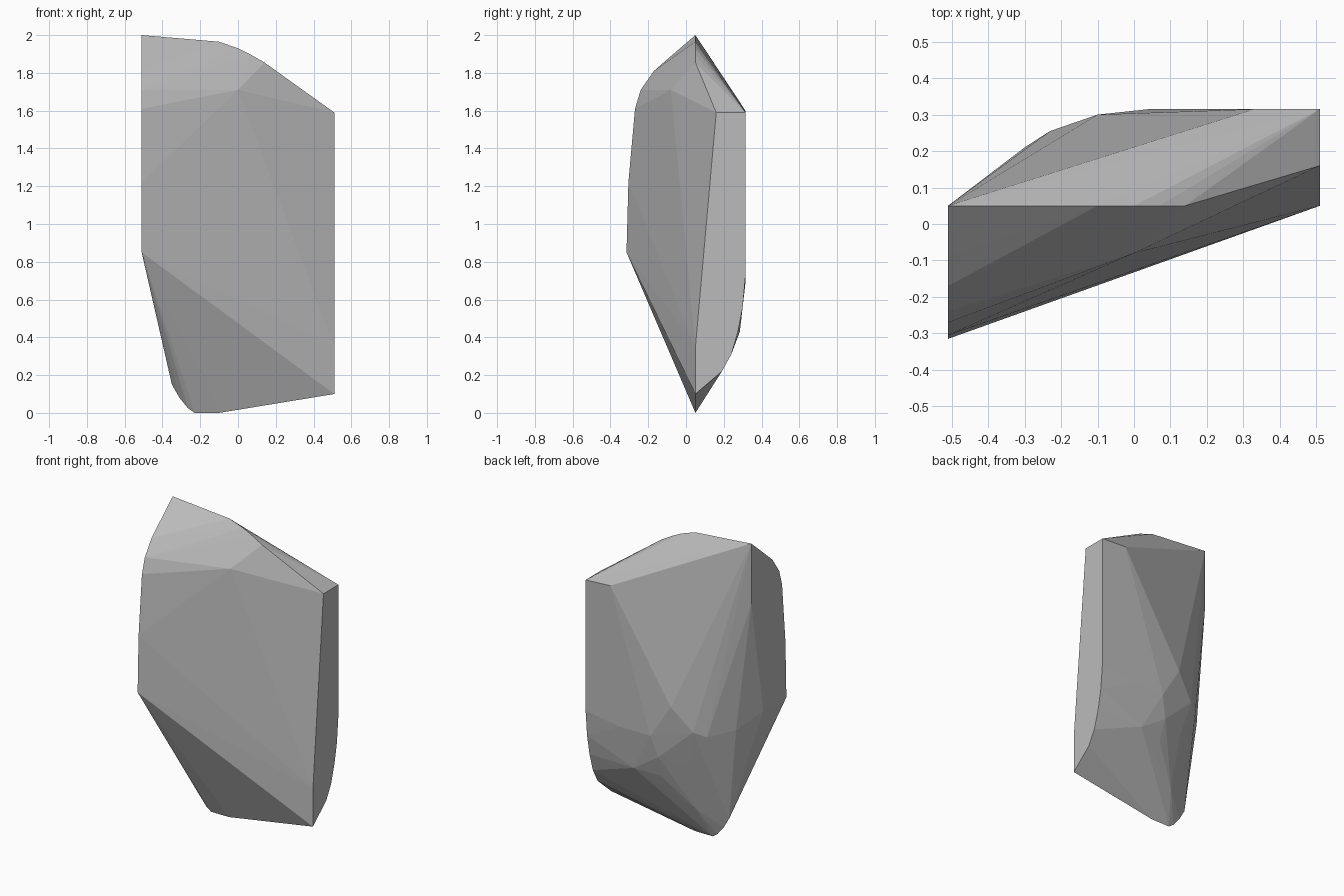
import bpy, bmesh

# Side profiles (y, z) on the two flat ends
LEFT_X, RIGHT_X, MID_Y = -0.51, 0.51, 0.05
left_end = [(0.05, 2.0), (-0.09, 1.88), (-0.17, 1.81), (-0.24, 1.71), (-0.27, 1.61),
            (-0.305, 1.22), (-0.315, 0.85), (-0.075, 0.85), (0.05, 1.6)]
right_end = [(0.16, 1.59), (0.315, 1.59), (0.315, 0.73), (0.3, 0.56), (0.275, 0.43),
             (0.24, 0.31), (0.19, 0.22), (0.05, 0.10), (0.05, 0.35)]

# Upright outline (x, z) around the middle plane
rim = [(-0.10, 1.965), (0.0, 1.93), (0.07, 1.895), (0.14, 1.855), (-0.10, 0.0), (-0.23, 0.0),
       (-0.265, 0.025), (-0.31, 0.08), (-0.35, 0.15)]

# Chamfer corners of the front and the rounded back
front_corners = [(0.0, -0.08, 1.71)]
back_corners = [(0.33, 0.315, 1.6), (-0.10, 0.30, 0.91), (0.04, 0.315, 0.69),
                (0.26, 0.315, 0.69), (-0.23, 0.255, 0.76), (-0.30, 0.21, 0.73),
                (-0.42, 0.08, 0.76), (0.18, 0.285, 0.43), (0.0, 0.29, 0.55),
                (0.01, 0.25, 0.41), (-0.17, 0.22, 0.52), (-0.17, 0.14, 0.20)]

points = [(LEFT_X, y, z) for y, z in left_end]
points += [(RIGHT_X, y, z) for y, z in right_end]
points += [(x, MID_Y, z) for x, z in rim]
points += front_corners + back_corners

# Faceted shard: convex skin around the profiles
bm = bmesh.new()
for p in points:
    bm.verts.new(p)
hull = bmesh.ops.convex_hull(bm, input=bm.verts[:])
loose = [v for v in bm.verts if not v.link_faces]
bmesh.ops.delete(bm, geom=loose, context='VERTS')
bmesh.ops.recalc_face_normals(bm, faces=bm.faces[:])
mesh = bpy.data.meshes.new("shard")
bm.to_mesh(mesh)
bm.free()

grey = bpy.data.materials.new("stone_grey")
grey.diffuse_color = (0.5, 0.5, 0.5, 1)
mesh.materials.append(grey)
shard = bpy.data.objects.new("shard", mesh)
bpy.context.collection.objects.link(shard)
